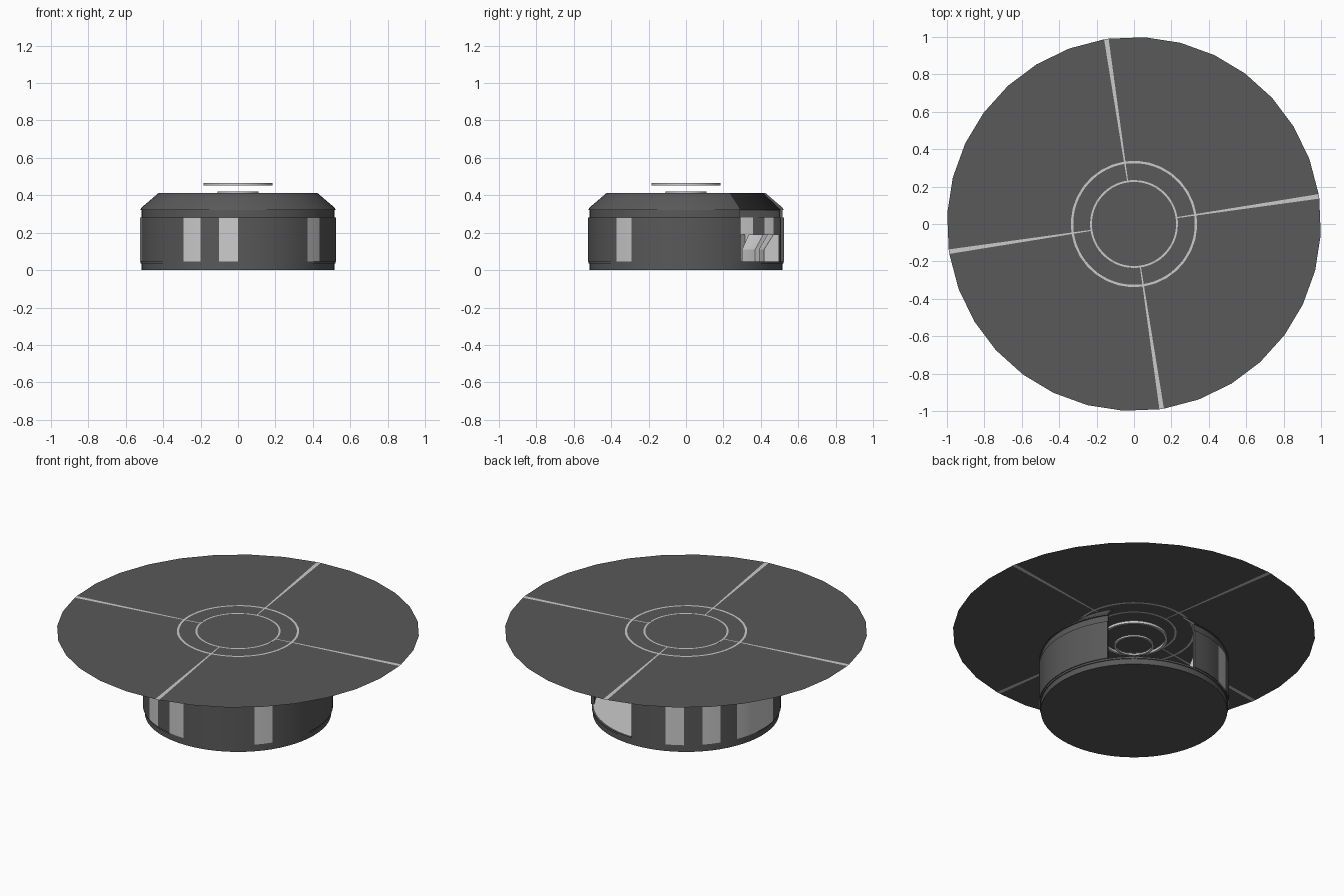
import bpy, bmesh
from math import sin, cos, radians, pi

if "Cube" in bpy.data.objects:
    bpy.data.objects.remove(bpy.data.objects["Cube"])


def material(name, v):
    m = bpy.data.materials.new(name)
    m.diffuse_color = (v, v, v, 1)
    m.use_nodes = True
    m.node_tree.nodes["Principled BSDF"].inputs["Base Color"].default_value = m.diffuse_color
    return m


DARK = material("dark_grey", 0.1)
STEP = 360 / 32
OPEN_START, OPEN_END = 3 * STEP, 8 * STEP      # missing wedge of the room


def finish(name, bm, mat=None, smooth=True):
    bmesh.ops.recalc_face_normals(bm, faces=bm.faces)
    me = bpy.data.meshes.new(name)
    bm.to_mesh(me)
    bm.free()
    ob = bpy.data.objects.new(name, me)
    bpy.context.collection.objects.link(ob)
    if mat:
        me.materials.append(mat)
    if smooth:
        bpy.ops.object.select_all(action='DESELECT')
        ob.select_set(True)
        bpy.context.view_layer.objects.active = ob
        bpy.ops.object.shade_smooth_by_angle(angle=radians(30))
    return ob


def sweep(name, profile, a0=0, a1=360, mat=None):
    """Revolve a closed (r, z) outline between two angles, capping the ends."""
    bm = bmesh.new()
    full = a1 - a0 >= 360
    n = max(2, round((a1 - a0) / (STEP / 2)))
    count = n if full else n + 1
    rows = []
    for i in range(count):
        a = radians(a0 + (a1 - a0) * i / n)
        rows.append([bm.verts.new((r * cos(a), r * sin(a), z)) for r, z in profile])
    k = len(profile)
    for i in range(n):
        p, q = rows[i], rows[(i + 1) % count]
        for j in range(k):
            bm.faces.new((p[j], q[j], q[(j + 1) % k], p[(j + 1) % k]))
    if not full:
        bm.faces.new(rows[0])
        bm.faces.new(rows[-1])
    return finish(name, bm, mat)


def flat(name, r0, r1, z, a0=0, a1=360, n=32, mat=None):
    """Flat sheet: a ring sector, or a full polygon when r0 is zero."""
    bm = bmesh.new()

    def pt(r, i):
        a = radians(a0 + (a1 - a0) * i / n)
        return bm.verts.new((r * cos(a), r * sin(a), z))
    outer = [pt(r1, i) for i in range(n + 1)]
    if r0 == 0:
        bm.faces.new(outer[:-1])
    else:
        inner = [pt(r0, i) for i in range(n + 1)]
        for i in range(n):
            bm.faces.new((inner[i], outer[i], outer[i + 1], inner[i + 1]))
    bmesh.ops.remove_doubles(bm, verts=bm.verts, dist=1e-5)
    return finish(name, bm, mat, smooth=False)


def box_ring(r0, r1, z0, z1):
    return [(r0, z0), (r1, z0), (r1, z1), (r0, z1)]


# Base plate with a stepped rim
bm = bmesh.new()
for r, z0, z1 in ((0.515, 0, 0.034), (0.52, 0.034, 0.045)):
    res = bmesh.ops.create_cone(bm, cap_ends=True, segments=64, radius1=r, radius2=r, depth=z1 - z0)
    bmesh.ops.translate(bm, verts=res["verts"], vec=(0, 0, (z0 + z1) / 2))
finish("base_plate", bm, DARK)

# Light floor
flat("floor", 0, 0.51, 0.047, n=64)

# Curved wall: light panels set between dark ones
light = {10, 12, 14, 15, 16, 21, 23, 28}
wall = box_ring(0.505, 0.525, 0.045, 0.28)
seg = 8
while seg < 35:
    end = seg
    while end < 35 and (end in light) == (seg in light):
        end += 1
    is_light = seg in light
    sweep("light_panel" if is_light else "dark_panel", wall, seg * STEP, end * STEP,
          None if is_light else DARK)
    seg = end

# Band and sloping roof above the wall
a0, a1 = OPEN_END, OPEN_START + 360
sweep("wall_band", box_ring(0.5, 0.515, 0.28, 0.322), a0, a1, DARK)
sweep("sloped_roof", [(0.505, 0.322), (0.523, 0.322), (0.515, 0.335), (0.425, 0.412), (0.41, 0.412)],
      a0, a1, DARK)

# Consoles along the inside wall
for i in range(4):
    c = OPEN_END + 14 + i * 2 * STEP
    sweep("console", [(0.42, 0.047), (0.5, 0.047), (0.5, 0.19), (0.47, 0.19), (0.42, 0.11)],
          c - 8, c + 8)

# Hanging ring lights
sweep("large_ring_light", box_ring(0.17, 0.185, 0.452, 0.467))
sweep("small_ring_light", box_ring(0.097, 0.11, 0.41, 0.42))

# Flat ceiling disc, divided by light rings and spokes
Z, A, H = 0.496, 8.5, 0.7
flat("ceiling_centre", 0, 0.225, Z, A, A + 360, 64, DARK)
flat("ceiling_inner_line", 0.225, 0.235, Z, A, A + 360, 64)
for k in range(4):
    s = A + 90 * k
    flat("ceiling_inner_panel", 0.235, 0.325, Z, s + H, s + 90 - H, 16, DARK)
    flat("ceiling_outer_panel", 0.338, 1.0, Z, s + H, s + 90 - H, 8, DARK)
    flat("ceiling_ring_line", 0.325, 0.338, Z, s + H, s + 90 - H, 16)
    flat("ceiling_spoke", 0.235, 1.0, Z, s - H, s + H, 1)
